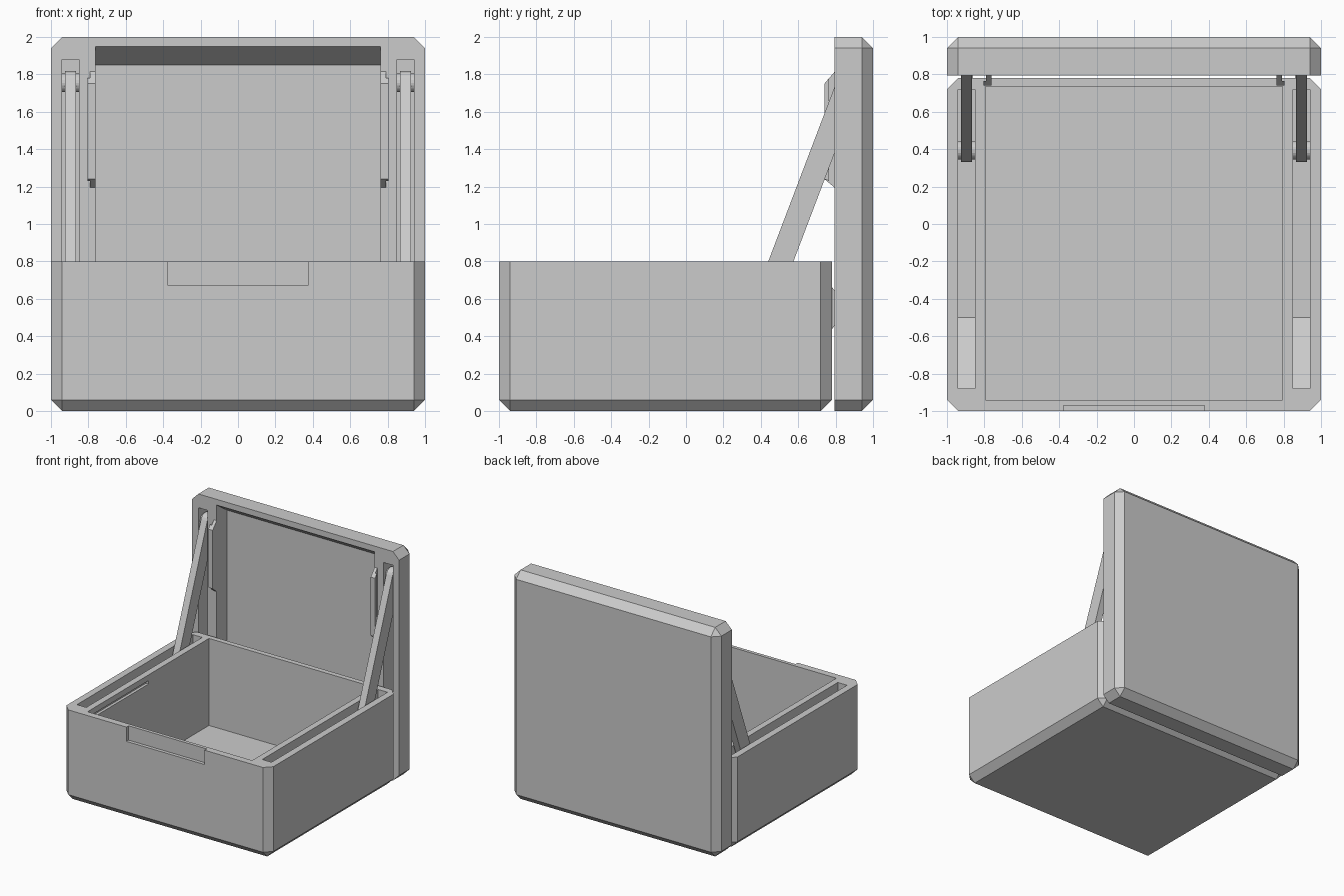
import bpy
import bmesh
from math import cos, sin, pi
from mathutils import Vector

cube = bpy.data.objects.get("Cube")
if cube:
    bpy.data.objects.remove(cube, do_unlink=True)

GREY = (0.6, 0.6, 0.6, 1)
mat = bpy.data.materials.new("plain grey")
mat.use_nodes = True
mat.diffuse_color = GREY
mat.node_tree.nodes["Principled BSDF"].inputs["Base Color"].default_value = GREY


def rect(y0, y1, z0, z1):
    return [(y0, z0), (y1, z0), (y1, z1), (y0, z1)]


def circle(y, z, r, n=20):
    return [(y + r * cos(2 * pi * i / n), z + r * sin(2 * pi * i / n)) for i in range(n)]


def prisms(name, parts):
    """Extrude (y, z) profiles along x; each part is (profile, x0, x1)."""
    bm = bmesh.new()
    for profile, x0, x1 in parts:
        face = bm.faces.new([bm.verts.new((x0, y, z)) for y, z in profile])
        side = bmesh.ops.extrude_face_region(bm, geom=[face])["geom"]
        verts = [v for v in side if isinstance(v, bmesh.types.BMVert)]
        bmesh.ops.translate(bm, verts=verts, vec=(x1 - x0, 0, 0))
    bmesh.ops.recalc_face_normals(bm, faces=bm.faces)
    mesh = bpy.data.meshes.new(name)
    bm.to_mesh(mesh)
    bm.free()
    obj = bpy.data.objects.new(name, mesh)
    bpy.context.collection.objects.link(obj)
    mesh.materials.append(mat)
    return obj


def both(profile, x0, x1):
    return [(profile, x0, x1), (profile, -x1, -x0)]


def chamfer(obj, open_normal, width=0.06):
    """Chamfer every edge except those around the open face."""
    bm = bmesh.new()
    bm.from_mesh(obj.data)
    edges = [e for e in bm.edges
             if all(f.normal.dot(Vector(open_normal)) < 0.9 for f in e.link_faces)]
    bmesh.ops.bevel(bm, geom=edges, offset=width, segments=1, affect='EDGES')
    bm.to_mesh(obj.data)
    bm.free()


def cut(obj, parts):
    cutter = prisms("cutter", parts)
    cutter.hide_render = True
    mod = obj.modifiers.new("cut", 'BOOLEAN')
    mod.operation, mod.solver, mod.object = 'DIFFERENCE', 'EXACT', cutter
    bpy.context.view_layer.objects.active = obj
    bpy.ops.object.modifier_apply(modifier=mod.name)
    bpy.data.objects.remove(cutter, do_unlink=True)


# Box body: cavity, strut channels, finger notch, latch grooves
body = prisms("box_body", [(rect(-1, 0.78, 0, 0.8), -1, 1)])
chamfer(body, (0, 0, 1))
channel = [(-0.88, 0.9), (-0.88, 0.72), (-0.5, 0.43), (0.72, 0.43), (0.72, 0.9)]
cut(body, [(rect(-0.94, 0.735, 0.04, 0.9), -0.795, 0.795)])
cut(body, both(channel, 0.85, 0.94))
cut(body, [(rect(-1.1, -0.97, 0.675, 0.9), -0.378, 0.378)])
cut(body, both(rect(-0.85, -0.1, 0.72, 0.75), 0.75, 0.82))

# Lid: recess with a sloped top wall, strut channels
lid = prisms("lid", [(rect(0.795, 1, 0, 2), -1, 1)])
chamfer(lid, (0, -1, 0))
recess = [(0.7, 0.22), (0.94, 0.22), (0.94, 1.85), (0.795, 1.95), (0.7, 1.95)]
cut(lid, [(recess, -0.763, 0.763)])
cut(lid, both(rect(0.7, 0.935, 0.22, 1.88), 0.85, 0.94))

# Struts with round ends, turning on pins
low, high, radius = Vector((0.395, 0.505)), Vector((0.87, 1.755)), 0.063
axis = (high - low).normalized()
normal = Vector((-axis.y, axis.x))
turns = [pi * i / 10 for i in range(11)]
outline = [high + radius * (cos(a) * -normal + sin(a) * axis) for a in turns]
outline += [low + radius * (cos(a) * normal - sin(a) * axis) for a in turns]
for side, sign in (("left", 1), ("right", -1)):
    xs = sorted((sign * 0.865, sign * 0.925))
    prisms(side + "_strut", [(outline, *xs)])
    pins = sorted((sign * 0.845, sign * 0.945))
    prisms(side + "_pivot_pins",
           [(circle(*low, 0.05), *pins), (circle(*high, 0.05), *pins)])

    # Latch strip on the lid, with a thicker outer lip
    strip = [(0.8, 1.19), (0.8, 1.82), (0.74, 1.75), (0.74, 1.24)]
    lip = [(0.765, 1.23), (0.765, 1.78), (0.74, 1.75), (0.74, 1.24)]
    xs = sorted((sign * 0.763, sign * 0.79))
    lips = sorted((sign * 0.79, sign * 0.805))
    prisms(side + "_latch", [(strip, *xs), (lip, *lips)])

    # Spacer between body and lid
    pad = [(0.775, 0.43), (0.797, 0.46), (0.797, 0.64), (0.775, 0.67)]
    xs = sorted((sign * 0.86, sign * 0.92))
    prisms(side + "_hinge_pad", [(pad, *xs)])
